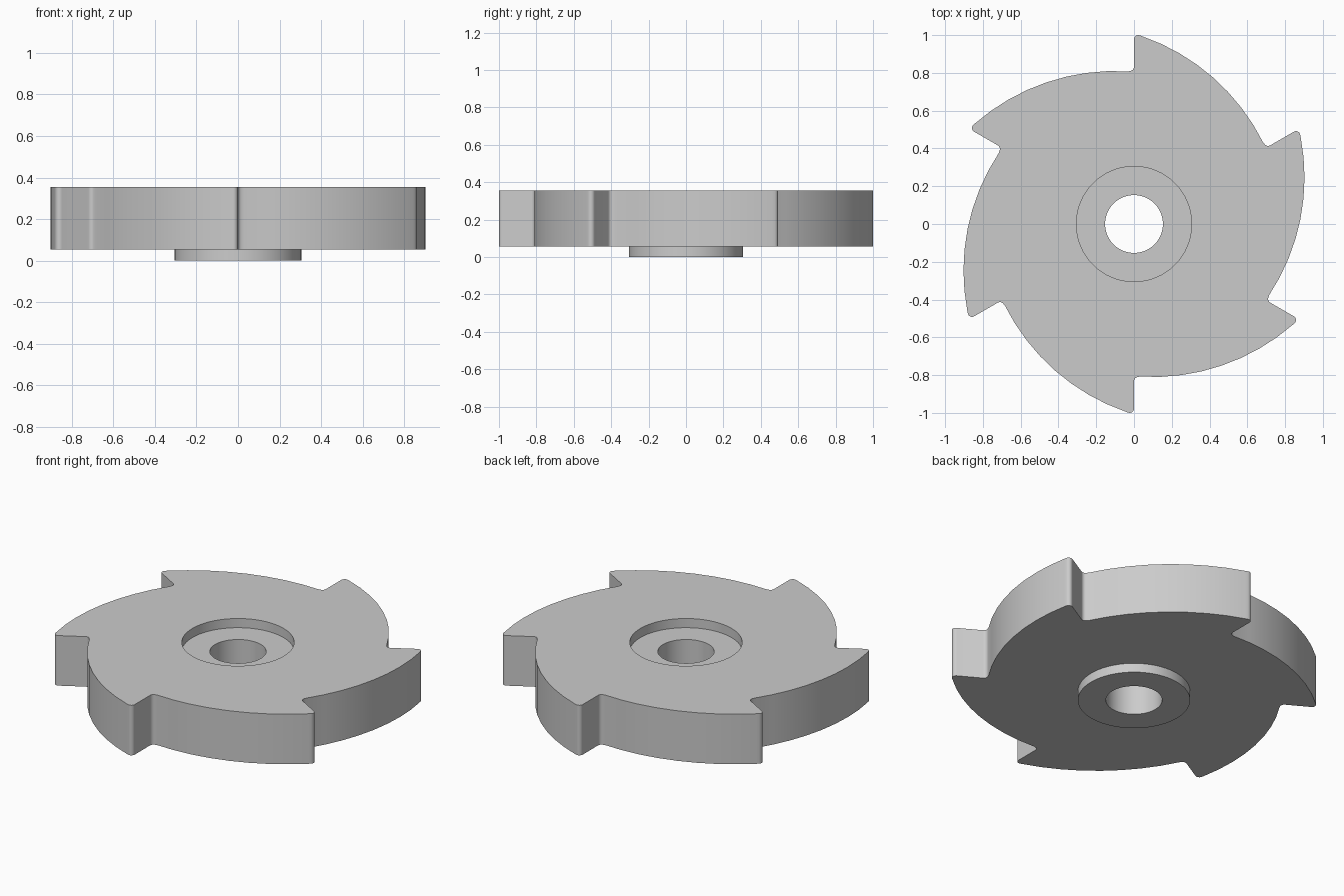
import bpy, bmesh
from math import sin, cos, radians, pi
from mathutils import Matrix, Vector

TEETH = 6
HUB_R, BORE_R = 0.305, 0.153
Z_BASE, Z_FLOOR, Z_TOP = 0.055, 0.30, 0.355
FILLET = 0.022

cube = bpy.data.objects.get("Cube")
if cube:
    bpy.data.objects.remove(cube, do_unlink=True)


def make_material(name, rgb):
    mat = bpy.data.materials.new(name)
    mat.use_nodes = True
    mat.diffuse_color = (*rgb, 1)
    mat.node_tree.nodes["Principled BSDF"].inputs["Base Color"].default_value = (*rgb, 1)
    return mat


def arc(cx, cy, r, start, end, steps):
    angles = [radians(start + (end - start) * i / steps) for i in range(steps + 1)]
    return [Vector((cx + r * cos(a), cy + r * sin(a), 0)) for a in angles]


def wheel_outline():
    """Root fillet, rounded tip and curved back, repeated round the axis."""
    root = arc(-FILLET, 0.81 + FILLET, FILLET, -90, 0, 4)
    tip = arc(FILLET, 1 - FILLET, FILLET, 180, 72, 6)
    back = arc(-0.1, -0.32, 1.13, 131, 86.5, 8)
    step = 2 * pi / TEETH
    to_next = Matrix.Rotation(-step, 3, 'Z')
    tooth = root + tip + [to_next @ p for p in back]
    return [Matrix.Rotation(-step * k, 3, 'Z') @ p for k in range(TEETH) for p in tooth]


def add_loop(bm, points, z):
    verts = [bm.verts.new((p.x, p.y, z)) for p in points]
    for a, b in zip(verts, verts[1:] + verts[:1]):
        bm.edges.new((a, b))
    return verts


def wall(bm, low, high):
    n = len(low)
    for i in range(n):
        j = (i + 1) % n
        bm.faces.new((low[i], low[j], high[j], high[i]))


def cap(bm, *loops):
    """Flat face between an outline and the round opening inside it."""
    edges = [bm.edges.get((a, b)) for lp in loops for a, b in zip(lp, lp[1:] + lp[:1])]
    bmesh.ops.triangle_fill(bm, use_beauty=True, edges=edges, normal=(0, 0, 1))


bm = bmesh.new()
outline = wheel_outline()
hub = arc(0, 0, HUB_R, 0, 360, 64)[:-1]
bore = arc(0, 0, BORE_R, 0, 360, 64)[:-1]

# Toothed rim
rim_low, rim_high = add_loop(bm, outline, Z_BASE), add_loop(bm, outline, Z_TOP)
wall(bm, rim_low, rim_high)

# Recess above, boss below, bore through both
recess_high, recess_low = add_loop(bm, hub, Z_TOP), add_loop(bm, hub, Z_FLOOR)
boss_high, boss_low = add_loop(bm, hub, Z_BASE), add_loop(bm, hub, 0)
bore_high, bore_low = add_loop(bm, bore, Z_FLOOR), add_loop(bm, bore, 0)
for low, high in ((recess_low, recess_high), (boss_low, boss_high),
                  (bore_low, bore_high), (recess_low, bore_high), (boss_low, bore_low)):
    wall(bm, low, high)

# Upper and lower wheel faces
cap(bm, rim_high, recess_high)
cap(bm, rim_low, boss_high)
bmesh.ops.recalc_face_normals(bm, faces=bm.faces)

mesh = bpy.data.meshes.new("toothed_wheel")
bm.to_mesh(mesh)
bm.free()
wheel = bpy.data.objects.new("toothed_wheel", mesh)
bpy.context.collection.objects.link(wheel)
mesh.materials.append(make_material("light_grey_metal", (0.6, 0.6, 0.6)))

bpy.ops.object.select_all(action='DESELECT')
wheel.select_set(True)
bpy.context.view_layer.objects.active = wheel
bpy.ops.object.shade_smooth_by_angle(angle=radians(32))
